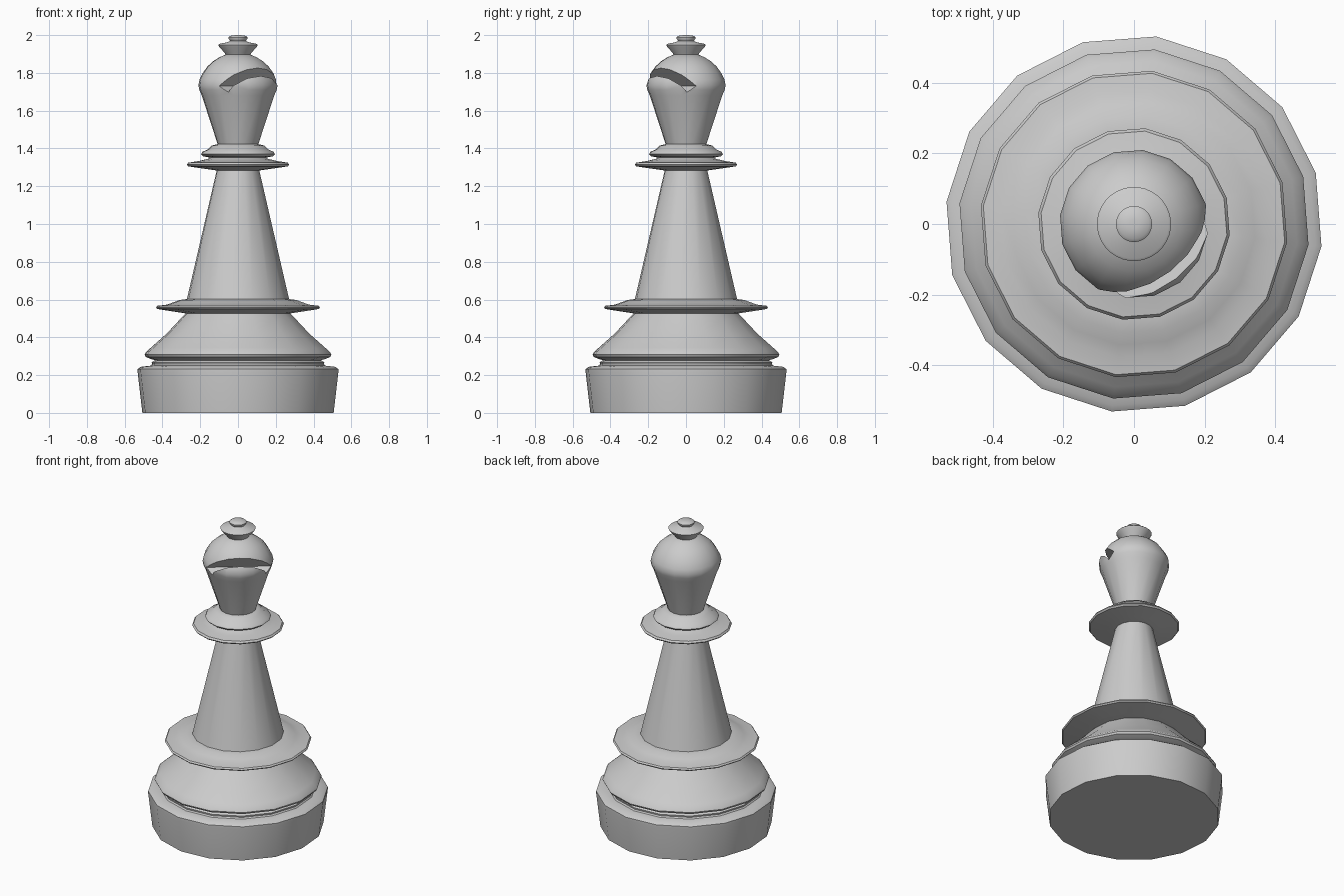
import bpy, bmesh, math
from mathutils import Vector, Matrix

if "Cube" in bpy.data.objects:
    bpy.data.objects.remove(bpy.data.objects["Cube"])

PHASE = math.radians(-6.8)


def finish(ob, angle=40):
    bpy.ops.object.select_all(action='DESELECT')
    ob.select_set(True)
    bpy.context.view_layer.objects.active = ob
    bpy.ops.object.shade_smooth_by_angle(angle=math.radians(angle))


def make_object(name, bm):
    bmesh.ops.recalc_face_normals(bm, faces=bm.faces[:])
    me = bpy.data.meshes.new(name)
    bm.to_mesh(me)
    bm.free()
    ob = bpy.data.objects.new(name, me)
    bpy.context.collection.objects.link(ob)
    return ob


def lathe(name, profile, sides=16):
    """Closed solid of revolution from (radius, height) points."""
    bm = bmesh.new()
    rings = []
    for r, z in profile:
        rings.append([bm.verts.new((r * math.cos(PHASE + i * math.tau / sides),
                                    r * math.sin(PHASE + i * math.tau / sides), z))
                      for i in range(sides)])
    for a, b in zip(rings, rings[1:]):
        for i in range(sides):
            j = (i + 1) % sides
            bm.faces.new((a[i], a[j], b[j], b[i]))
    bm.faces.new(rings[0][::-1])
    bm.faces.new(rings[-1])
    return make_object(name, bm)


# Turned parts, bottom to top
parts = [
    # plinth with rounded rim and step
    ("base", [(.510, 0), (.535, .215), (.535, .232), (.518, .244), (.465, .25),
              (.458, .258), (.46, .268), (.44, .28), (.42, .285)], 16),
    # sloping foot
    ("foot", [(.43, .275), (.47, .287), (.492, .296), (.498, .308), (.488, .325),
              (.465, .345), (.38, .42), (.30, .505), (.27, .535)], 16),
    # wide thin disc under the shaft
    ("lower_collar", [(.27, .525), (.32, .533), (.38, .542), (.43, .55), (.437, .558),
                      (.43, .567), (.38, .573), (.345, .585), (.31, .598), (.27, .603)], 16),
    ("shaft", [(.274, .595), (.112, 1.29)], 16),
    # two discs under the head
    ("upper_collar", [(.112, 1.283), (.16, 1.29), (.21, 1.297), (.265, 1.305), (.273, 1.314),
                      (.265, 1.325), (.21, 1.333), (.16, 1.345), (.14, 1.358)], 16),
    ("neck_ring", [(.14, 1.35), (.185, 1.358), (.197, 1.37), (.19, 1.382), (.16, 1.395),
                   (.14, 1.415), (.105, 1.424)], 16),
    # finial
    ("finial", [(.06, 1.885), (.07, 1.905), (.100, 1.938), (.105, 1.948), (.098, 1.954),
                (.055, 1.962), (.042, 1.970), (.050, 1.980), (.051, 1.988), (.042, 1.996),
                (.013, 2.0)], 32),
]
for name, profile, sides in parts:
    finish(lathe(name, profile, sides))

# Head
head = lathe("head", [(.106, 1.415), (.193, 1.68), (.206, 1.71), (.211, 1.735), (.205, 1.765),
                      (.187, 1.80), (.165, 1.832), (.135, 1.86), (.10, 1.882), (.06, 1.90)])

# Slanted slot cutter: rectangle in the (outward, up) plane, swept sideways
tilt, width, length = math.radians(48), .048, .25
along = Vector((math.cos(tilt), 0, math.sin(tilt)))
across = Vector((math.sin(tilt), 0, -math.cos(tilt)))
corner = Vector((.083, 0, 1.73))
section = [corner, corner + across * width,
           corner + across * width + along * length, corner + along * length]
bm = bmesh.new()
face = bm.faces.new([bm.verts.new(p - Vector((0, .3, 0))) for p in section])
ext = bmesh.ops.extrude_face_region(bm, geom=[face])
bmesh.ops.translate(bm, vec=(0, .6, 0),
                    verts=[g for g in ext["geom"] if isinstance(g, bmesh.types.BMVert)])
bm.transform(Matrix.Rotation(math.radians(-45) + PHASE, 4, 'Z'))
cutter = make_object("slot_cutter", bm)
cutter.hide_render = True

mod = head.modifiers.new("slot", 'BOOLEAN')
mod.operation = 'DIFFERENCE'
mod.solver = 'EXACT'
mod.object = cutter
bpy.context.view_layer.objects.active = head
bpy.ops.object.modifier_apply(modifier=mod.name)
bpy.data.objects.remove(cutter)
finish(head)
